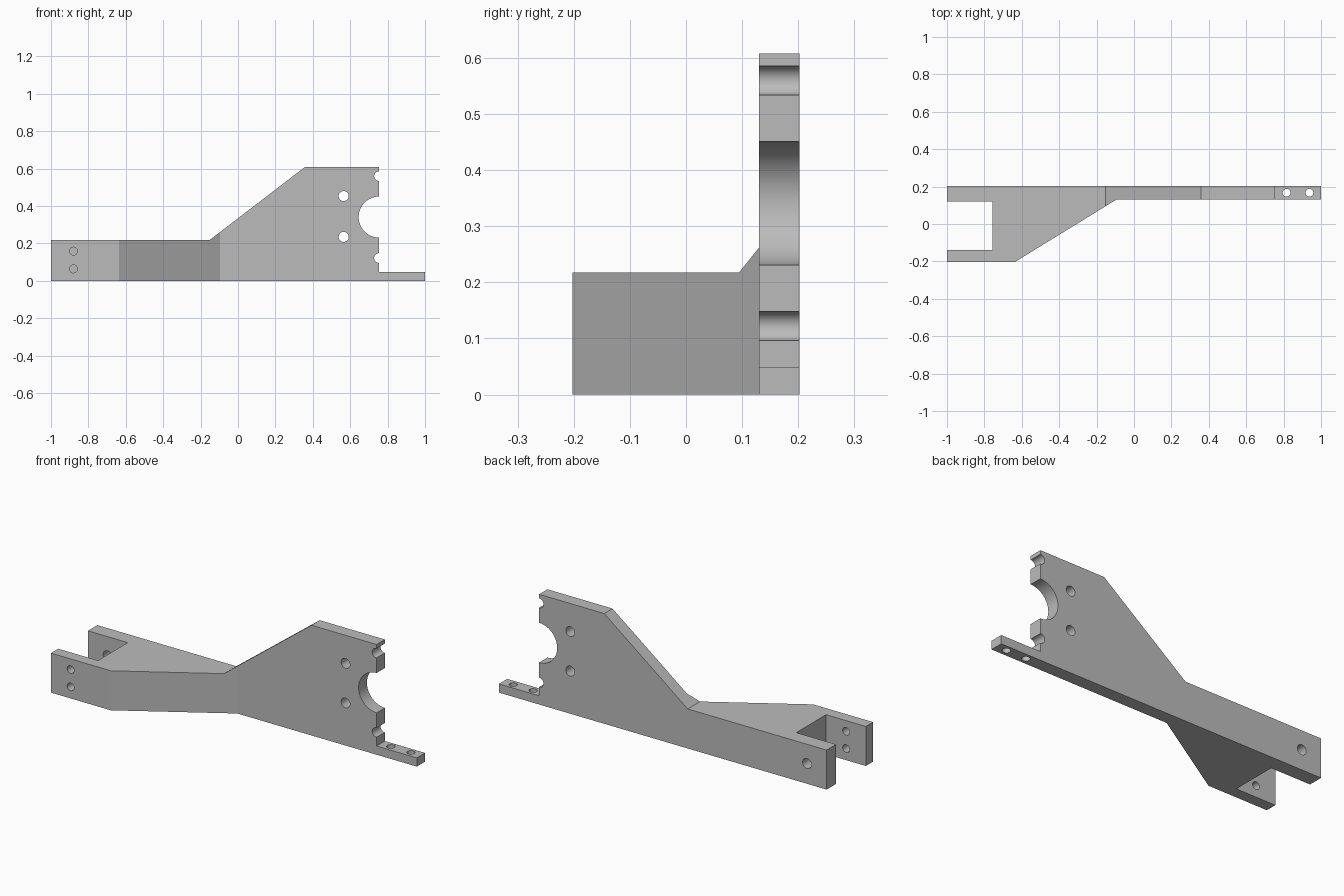
import bpy, bmesh, math
from mathutils import Matrix, Vector

if "Cube" in bpy.data.objects:
    bpy.data.objects.remove(bpy.data.objects["Cube"])

grey = bpy.data.materials.new("plain grey")
grey.diffuse_color = (0.5, 0.5, 0.5, 1)
grey.use_nodes = True
grey.node_tree.nodes["Principled BSDF"].inputs["Base Color"].default_value = grey.diffuse_color


def prism(name, points, to_3d, depth):
    """Extrude a flat outline along the depth vector."""
    bm = bmesh.new()
    face = bm.faces.new([bm.verts.new(to_3d(a, b)) for a, b in points])
    new = bmesh.ops.extrude_face_region(bm, geom=[face])["geom"]
    bmesh.ops.translate(bm, vec=Vector(depth),
                        verts=[v for v in new if isinstance(v, bmesh.types.BMVert)])
    bmesh.ops.recalc_face_normals(bm, faces=bm.faces)
    mesh = bpy.data.meshes.new(name)
    bm.to_mesh(mesh)
    bm.free()
    obj = bpy.data.objects.new(name, mesh)
    bpy.context.collection.objects.link(obj)
    obj.data.materials.append(grey)
    return obj


def drill(name, centre, radius, length, axis):
    """Round cutter along y or z."""
    bpy.ops.mesh.primitive_cylinder_add(
        vertices=48, radius=radius, depth=length, location=centre,
        rotation=(math.pi / 2 if axis == "Y" else 0, 0, 0))
    obj = bpy.context.object
    obj.name = name
    obj.data.materials.append(grey)
    return obj


def apply_boolean(target, tool, operation):
    mod = target.modifiers.new("cut", "BOOLEAN")
    mod.operation = operation
    mod.solver = "EXACT"
    mod.object = tool
    bpy.context.view_layer.objects.active = target
    bpy.ops.object.modifier_apply(modifier=mod.name)
    bpy.data.objects.remove(tool, do_unlink=True)


# Side outline: low arm, sloped rise, tall plate and thin tab
side = [(-1, 0), (1, 0), (1, 0.048), (0.755, 0.048), (0.755, 0.608),
        (0.357, 0.608), (-0.152, 0.218), (-1, 0.218)]
bracket = prism("bracket", side, lambda x, z: (x, -0.3, z), (0, 0.6, 0))

# Plan outline: forked end, diagonal neck and narrow plate
plan = [(-1, -0.202), (-0.635, -0.202), (-0.095, 0.13), (1.0, 0.13), (1.0, 0.202),
        (-1, 0.202), (-1, 0.12), (-0.757, 0.12), (-0.757, -0.139), (-1, -0.139)]
apply_boolean(bracket, prism("plan_cutter", plan, lambda x, y: (x, y, -0.1),
                             (0, 0, 0.9)), "INTERSECT")

# Plate holes, edge notches, and the single hole in the rear fork arm
for x, z, r in [(0.565, 0.235, 0.027), (0.565, 0.453, 0.027),
                (0.755, 0.341, 0.110), (0.754, 0.122, 0.026),
                (0.754, 0.560, 0.026), (-0.88, 0.112, 0.027)]:
    apply_boolean(bracket, drill("plate_drill", (x, 0.165, z), r, 0.2, "Y"), "DIFFERENCE")

# Paired holes in the front fork arm
for z in (0.064, 0.159):
    apply_boolean(bracket, drill("fork_drill", (-0.88, -0.17, z), 0.021, 0.2, "Y"), "DIFFERENCE")

# Upright holes through the tab
for x in (0.816, 0.938):
    apply_boolean(bracket, drill("tab_drill", (x, 0.167, 0.02), 0.021, 0.2, "Z"), "DIFFERENCE")

# Smooth hole walls, sharp edges elsewhere
bpy.ops.object.select_all(action="DESELECT")
bracket.select_set(True)
bpy.context.view_layer.objects.active = bracket
bpy.ops.object.shade_smooth_by_angle(angle=math.radians(30))
